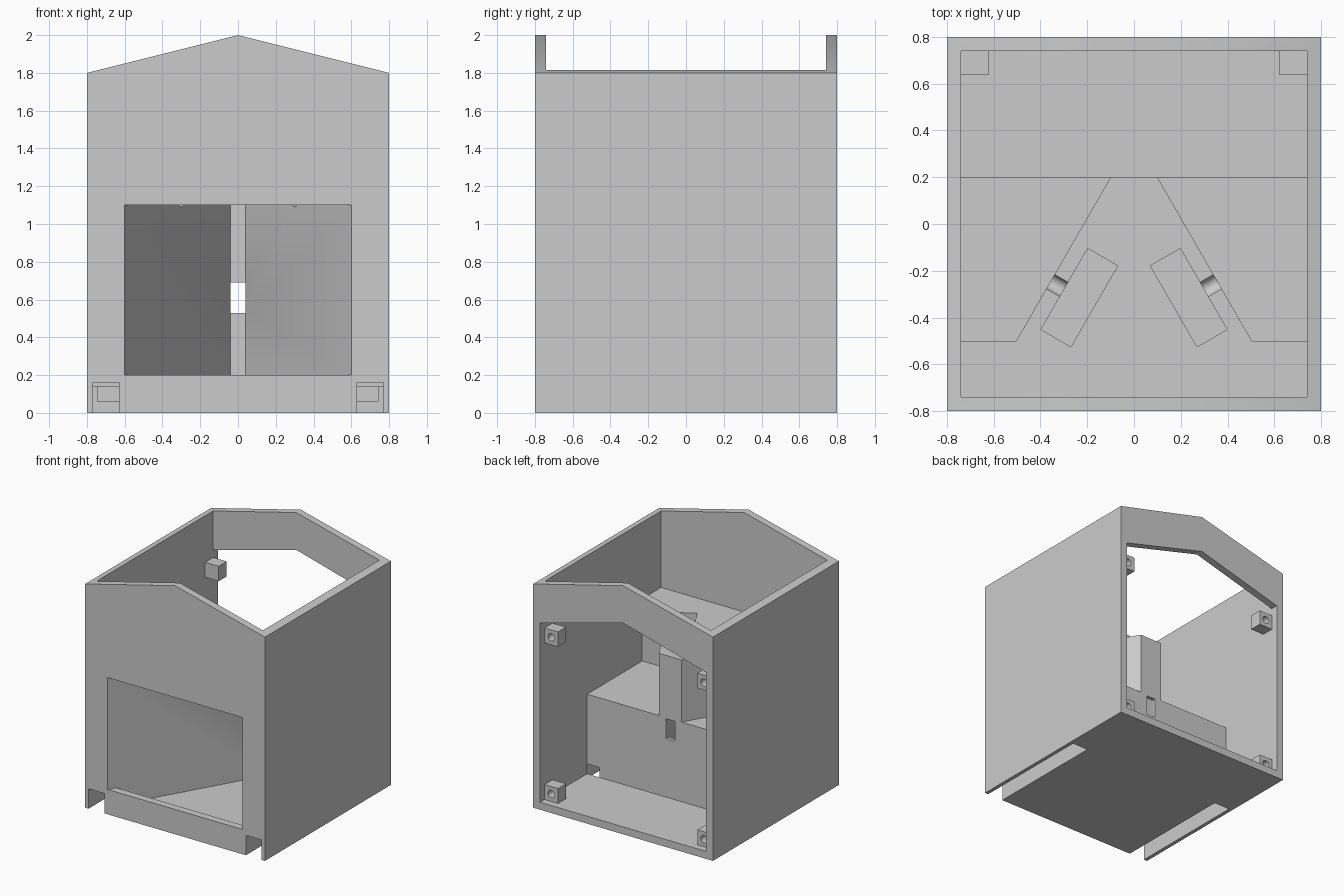
import bpy, bmesh, math
from mathutils import Matrix

old = bpy.data.objects.get("Cube")
if old:
    bpy.data.objects.remove(old, do_unlink=True)

grey = bpy.data.materials.new("light grey")
grey.use_nodes = True
grey.diffuse_color = (0.6, 0.6, 0.6, 1)
grey.node_tree.nodes["Principled BSDF"].inputs["Base Color"].default_value = (0.6, 0.6, 0.6, 1)


def add_object(name, bm):
    bmesh.ops.recalc_face_normals(bm, faces=bm.faces)
    mesh = bpy.data.meshes.new(name)
    bm.to_mesh(mesh)
    bm.free()
    mesh.materials.append(grey)
    obj = bpy.data.objects.new(name, mesh)
    bpy.context.scene.collection.objects.link(obj)
    return obj


def prism(name, points, low, high, along="z"):
    """Extrude an outline in xy (along z) or in xz (along y)."""
    bm = bmesh.new()
    place = (lambda a, b, h: (a, b, h)) if along == "z" else (lambda a, b, h: (a, h, b))
    bottom = [bm.verts.new(place(a, b, low)) for a, b in points]
    top = [bm.verts.new(place(a, b, high)) for a, b in points]
    bm.faces.new(bottom)
    bm.faces.new(top)
    for i in range(len(points)):
        j = (i + 1) % len(points)
        bm.faces.new((bottom[i], bottom[j], top[j], top[i]))
    return add_object(name, bm)


def box(name, x, y, z):
    return prism(name, [(x[0], y[0]), (x[1], y[0]), (x[1], y[1]), (x[0], y[1])], *z)


def cylinder(name, radius, length, matrix):
    bm = bmesh.new()
    bmesh.ops.create_cone(bm, cap_ends=True, segments=32, radius1=radius,
                          radius2=radius, depth=length, matrix=matrix)
    return add_object(name, bm)


def combine(target, tool, operation="DIFFERENCE"):
    """Apply a boolean and remove the tool."""
    mod = target.modifiers.new("cut", "BOOLEAN")
    mod.operation = operation
    mod.solver = "EXACT"
    mod.object = tool
    bpy.context.view_layer.update()
    graph = bpy.context.evaluated_depsgraph_get()
    mesh = bpy.data.meshes.new_from_object(target.evaluated_get(graph))
    target.modifiers.clear()
    target.data = mesh
    bpy.data.objects.remove(tool, do_unlink=True)


def gable(half, base, eave, peak):
    return [(-half, base), (half, base), (half, eave), (0, peak), (-half, eave)]


OUT, IN, BACK = 0.8, 0.74, 0.2

# Gabled shell, open at the top and at the back
house = prism("house_body", gable(OUT, 0, 1.8, 2), -OUT, OUT, "y")
combine(house, box("cavity", (-IN, IN), (-IN, IN), (0.06, 3)))
combine(house, prism("back_opening", gable(IN, 0.06, 1.5, 1.7), 0.7, 0.9, "y"))

# Low block and the tapering raised block above it
combine(house, box("low_block", (-0.76, 0.76), (-0.76, BACK), (0.03, 0.7)), "UNION")
taper = [(-0.76, -0.76), (0.76, -0.76), (0.76, -0.5), (0.504, -0.5),
         (0.1, BACK), (-0.1, BACK), (-0.504, -0.5), (-0.76, -0.5)]
combine(house, prism("raised_block", taper, 0.5, 1.2), "UNION")


# Funnel chamber behind a raised sill
def funnel(front):
    slope = math.tan(math.radians(30))
    wide = 0.6 - slope * (front + OUT)
    return [(-wide, front), (wide, front), (0.04, 0.17), (-0.04, 0.17)]


combine(house, prism("chamber", funnel(-IN), 0.06, 1.1))
combine(house, prism("front_opening", funnel(-0.84), 0.2, 1.1))
combine(house, box("back_slot", (-0.04, 0.04), (0.15, 0.25), (0.53, 0.69)))

for side in (-1, 1):
    # Floor channels with a taller notch in the front wall
    xs = sorted((side * 0.63, side * 0.77))
    combine(house, box("channel", xs, (-0.9, BACK), (-0.1, 0.14)))
    combine(house, box("front_notch", xs, (-0.9, -IN), (-0.1, 0.16)))

    # Slanted slots through the chamber ceiling, each with a cable groove
    turn = Matrix.Rotation(side * math.radians(30), 4, "Z")
    slot = box("ceiling_slot", (-0.074, 0.074), (-0.2, 0.2), (1.05, 1.3))
    slot.data.transform(Matrix.Translation((side * 0.234, -0.315, 0)) @ turn)
    combine(house, slot)
    move = Matrix.Translation((side * 0.327, -0.264, 0)) @ turn
    groove = box("groove_top", (-0.07, 0.07), (-0.035, 0.035), (1.126, 1.3))
    groove.data.transform(move)
    combine(house, groove)
    axis = Matrix.Translation((0, 0, 1.126)) @ Matrix.Rotation(math.pi / 2, 4, "Y")
    combine(house, cylinder("groove_round", 0.035, 0.14, move @ axis))

# Drilled fixing blocks in the back corners
for side, side_name in ((-1, "right"), (1, "left")):
    for z, level in ((0.06, "lower"), (1.32, "upper")):
        xs = sorted((side * 0.62, side * 0.745))
        block = box(f"{level}_{side_name}_fixing_block", xs, (0.64, 0.742), (z, z + 0.12))
        hole = Matrix.Translation((side * 0.68, 0.73, z + 0.06)) @ Matrix.Rotation(math.pi / 2, 4, "X")
        combine(block, cylinder("screw_hole", 0.03, 0.14, hole))

# Flat shading with smooth grooves and holes
for obj in bpy.context.scene.objects:
    if obj.type == "MESH" and (obj.name == "house_body" or "fixing_block" in obj.name):
        bpy.ops.object.select_all(action="DESELECT")
        obj.select_set(True)
        bpy.context.view_layer.objects.active = obj
        bpy.ops.object.shade_smooth_by_angle(angle=math.radians(30))
